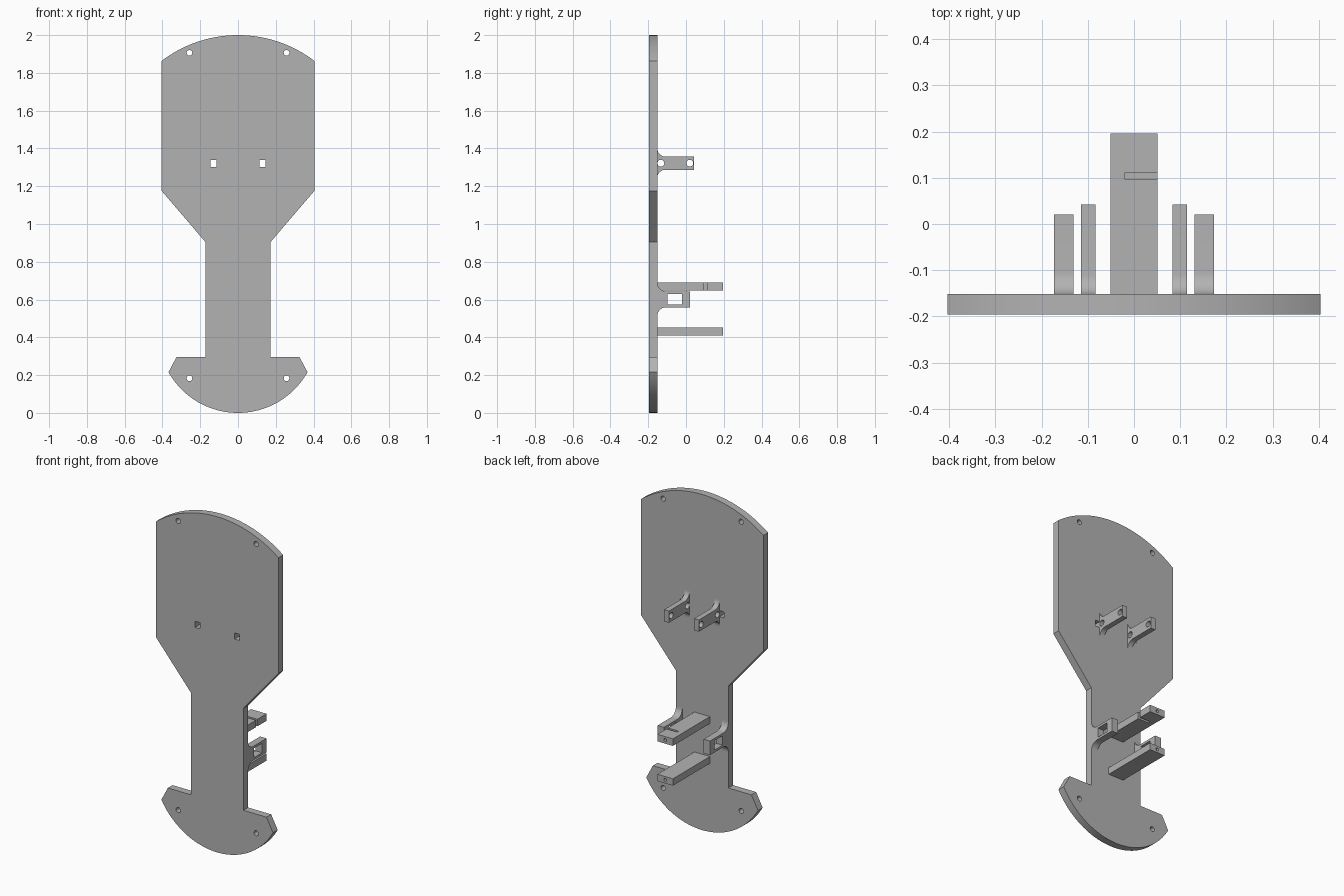
import bpy, bmesh, math

if "Cube" in bpy.data.objects:
    bpy.data.objects.remove(bpy.data.objects["Cube"], do_unlink=True)

grey = bpy.data.materials.new("plain grey")
grey.use_nodes = True
COLOUR = (0.45, 0.45, 0.45, 1)
grey.diffuse_color = COLOUR
grey.node_tree.nodes["Principled BSDF"].inputs["Base Color"].default_value = COLOUR

FRONT, BACK = -0.196, -0.152      # faces of the main plate
ROOT = BACK - 0.002               # fittings sink slightly into the plate


def arc(cx, cy, r, a0, a1, n):
    """Points along an arc, angles in degrees."""
    return [(cx + r * math.cos(math.radians(a0 + (a1 - a0) * i / n)),
             cy + r * math.sin(math.radians(a0 + (a1 - a0) * i / n))) for i in range(n + 1)]


def circle(cx, cy, r, n=24):
    return arc(cx, cy, r, 0, 360, n)[:-1]


def rect(a0, a1, b0, b1):
    return [(a0, b0), (a1, b0), (a1, b1), (a0, b1)]


def prism(name, pts, axis, lo, hi):
    """Extrude a 2D profile along x (points are y, z), y (x, z) or z (x, y)."""
    place = {"x": lambda p, d: (d, p[0], p[1]),
             "y": lambda p, d: (p[0], d, p[1]),
             "z": lambda p, d: (p[0], p[1], d)}[axis]
    bm = bmesh.new()
    low = [bm.verts.new(place(p, lo)) for p in pts]
    high = [bm.verts.new(place(p, hi)) for p in pts]
    bm.faces.new(low)
    bm.faces.new(high)
    for i in range(len(pts)):
        j = (i + 1) % len(pts)
        bm.faces.new((low[i], low[j], high[j], high[i]))
    bmesh.ops.recalc_face_normals(bm, faces=bm.faces)
    mesh = bpy.data.meshes.new(name)
    bm.to_mesh(mesh)
    bm.free()
    mesh.materials.append(grey)
    ob = bpy.data.objects.new(name, mesh)
    bpy.context.collection.objects.link(ob)
    return ob


def activate(ob):
    bpy.ops.object.select_all(action="DESELECT")
    ob.select_set(True)
    bpy.context.view_layer.objects.active = ob


def cut(ob, profiles, axis, lo, hi):
    """Cut prisms out of an object."""
    for pts in profiles:
        cutter = prism("cutter", pts, axis, lo, hi)
        cutter.hide_render = True
        mod = ob.modifiers.new("cut", "BOOLEAN")
        mod.operation = "DIFFERENCE"
        mod.solver = "EXACT"
        mod.object = cutter
        activate(ob)
        bpy.ops.object.modifier_apply(modifier=mod.name)
        bpy.data.objects.remove(cutter, do_unlink=True)


def finish(ob):
    activate(ob)
    bpy.ops.object.shade_smooth_by_angle(angle=math.radians(30))


def lug_profile(tip, z0, z1, r):
    """Side profile (y, z) of an arm that flares into the plate."""
    lower = arc(BACK + r, z0 - r, r, 180, 90, 10)
    upper = arc(BACK + r, z1 + r, r, 270, 180, 10)
    return ([(ROOT, z0 - r)] + lower + [(tip, z0), (tip, z1)]
            + upper + [(ROOT, z1 + r)])


# Main plate: domed head, tapered shoulders, neck and rounded foot
W, NECK, FOOT = 0.404, 0.173, 0.368
top_r, foot_r = 0.667, 0.422
top_a = math.degrees(math.asin(W / top_r))
foot_a = math.degrees(math.asin(FOOT / foot_r))
outline = (arc(0, 2 - top_r, top_r, 90 - top_a, 90 + top_a, 40)
           + [(-W, 1.175), (-NECK, 0.905), (-NECK, 0.297), (-0.325, 0.297)]
           + arc(0, foot_r, foot_r, 270 - foot_a, 270 + foot_a, 40)
           + [(0.325, 0.297), (NECK, 0.297), (NECK, 0.905), (W, 1.175)])
plate = prism("main_plate", outline, "y", FRONT, BACK)
openings = []
for s in (1, -1):
    openings += [circle(s * 0.257, 1.906, 0.015), circle(s * 0.257, 0.183, 0.015),
                 rect(s * 0.13 - 0.0155, s * 0.13 + 0.0155, 1.302, 1.338)]
cut(plate, openings, "y", FRONT - 0.1, BACK + 0.1)
finish(plate)

for s, side in ((1, "left"), (-1, "right")):
    # Upper lugs with two cross holes each
    x0, x1 = sorted((s * 0.083, s * 0.115))
    lug = prism(side + "_upper_lug", lug_profile(0.042, 1.287, 1.357, 0.043), "x", x0, x1)
    cut(lug, [circle(-0.133, 1.322, 0.018), circle(0.02, 1.322, 0.018)],
        "x", x0 - 0.1, x1 + 0.1)
    finish(lug)

    # Lower brackets with a rectangular window
    x0, x1 = sorted((s * 0.131, s * 0.173))
    bracket = prism(side + "_lower_bracket", lug_profile(0.021, 0.559, 0.643, 0.047), "x", x0, x1)
    cut(bracket, [rect(-0.097, -0.02, 0.573, 0.629)], "x", x0 - 0.1, x1 + 0.1)
    finish(bracket)

# Two flat bars with a screw hole in the end; the upper one has a side slot
for name, z0, z1 in (("upper_bar", 0.648, 0.69), ("lower_bar", 0.411, 0.452)):
    bar = prism(name, rect(-0.051, 0.051, ROOT, 0.196), "z", z0, z1)
    cut(bar, [circle(0, (z0 + z1) / 2, 0.009, 16)], "y", 0.08, 0.25)
    if name == "upper_bar":
        cut(bar, [rect(-0.02, 0.1, 0.096, 0.111)], "z", z0 - 0.05, z1 + 0.05)
    finish(bar)
